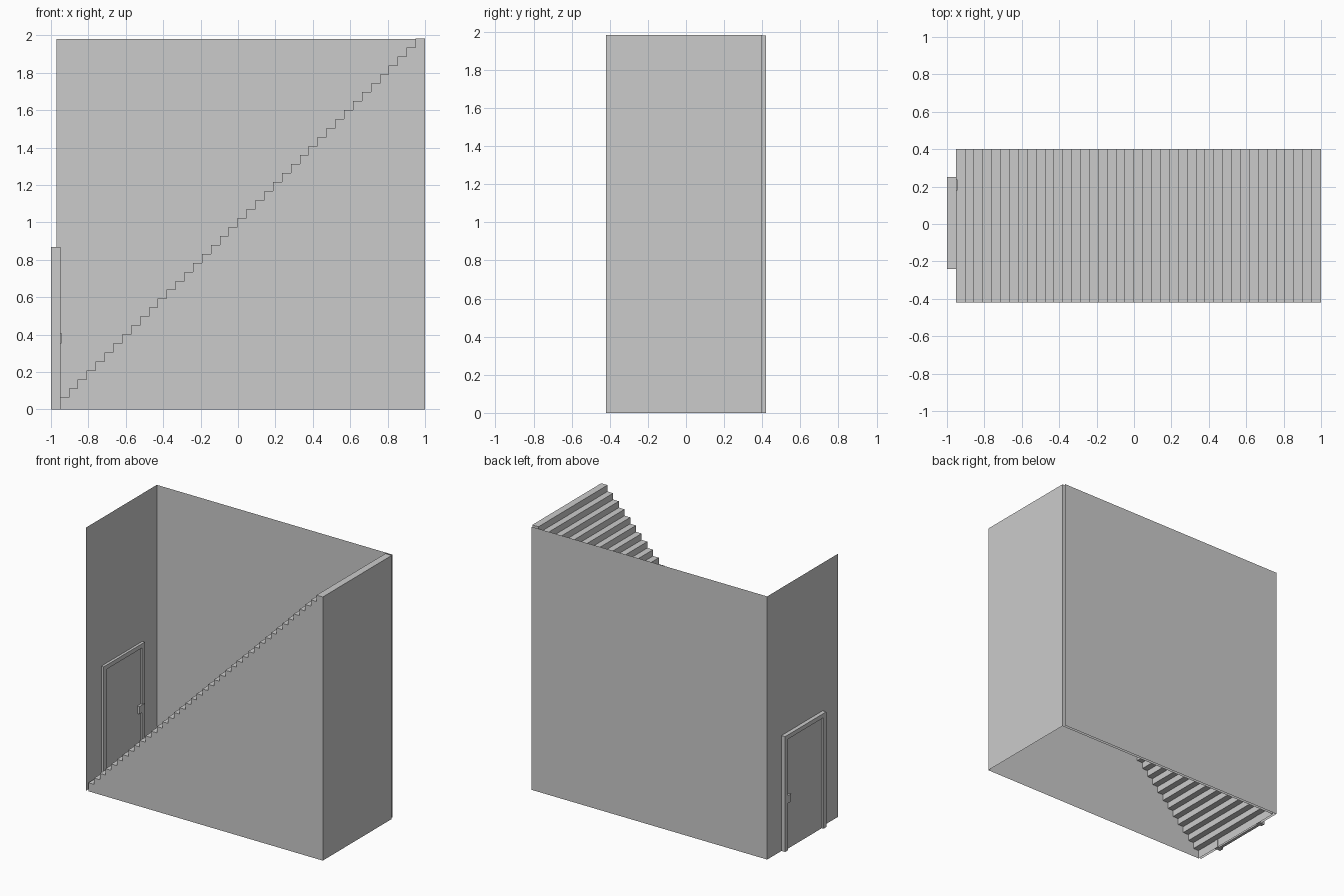
import bpy, bmesh

if "Cube" in bpy.data.objects:
    bpy.data.objects.remove(bpy.data.objects["Cube"])

STEPS = 41
X0, RUN = -0.952, 0.0475
Z0, RISE = 0.064, 0.048
Y_FRONT, Y_BACK = -0.42, 0.40


def mesh_object(name, bm):
    me = bpy.data.meshes.new(name)
    bm.to_mesh(me)
    bm.free()
    ob = bpy.data.objects.new(name, me)
    bpy.context.collection.objects.link(ob)
    return ob


def panel(name, corners):
    bm = bmesh.new()
    bm.faces.new([bm.verts.new(c) for c in corners])
    return mesh_object(name, bm)


def box(name, lo, hi):
    bm = bmesh.new()
    bmesh.ops.create_cube(bm, size=1)
    for v in bm.verts:
        v.co = [(a + b) / 2 + c * (b - a) for a, b, c in zip(lo, hi, v.co)]
    return mesh_object(name, bm)


# Staircase: stepped profile extruded across, hollow with an open underside
profile = [(X0, 0.0)]
for i in range(STEPS):
    z = Z0 + i * RISE
    right = 1.0 if i == STEPS - 1 else X0 + (i + 1) * RUN
    profile += [(X0 + i * RUN, z), (right, z)]
profile.append((1.0, 0.0))

bm = bmesh.new()
front = [bm.verts.new((x, Y_FRONT, z)) for x, z in profile]
back = [bm.verts.new((x, Y_BACK, z)) for x, z in profile]
bm.faces.new(front)
bm.faces.new(back[::-1])
for i in range(len(profile) - 1):
    bm.faces.new((front[i], front[i + 1], back[i + 1], back[i]))
bmesh.ops.recalc_face_normals(bm, faces=bm.faces[:])
mesh_object("staircase", bm)

# Thin walls behind the stairs and at the foot
W, H = -0.97, 1.98
panel("back_wall", [(W, 0.42, 0), (0.994, 0.42, 0), (0.994, 0.42, H), (W, 0.42, H)])
panel("end_wall", [(W, -0.42, 0), (W, 0.42, 0), (W, 0.42, H), (W, -0.42, H)])

# Door frame: arch-shaped profile with depth
A, B, T, F = -0.24, 0.25, 0.868, 0.032
outline = [(A, 0), (A, T), (B, T), (B, 0), (B - F, 0), (B - F, T - F), (A + F, T - F), (A + F, 0)]
bm = bmesh.new()
face = bm.faces.new([bm.verts.new((-1.0, y, z)) for y, z in outline])
ext = bmesh.ops.extrude_face_region(bm, geom=[face], use_keep_orig=True)
for g in ext["geom"]:
    if isinstance(g, bmesh.types.BMVert):
        g.co.x = -0.95
bmesh.ops.recalc_face_normals(bm, faces=bm.faces[:])
mesh_object("door_frame", bm)

# Door slab and the square handle passing through it
box("door", (-0.985, A + F, 0), (-0.963, B - F, T - F))
box("door_handle", (-1.0, 0.178, 0.353), (-0.945, 0.239, 0.41))
